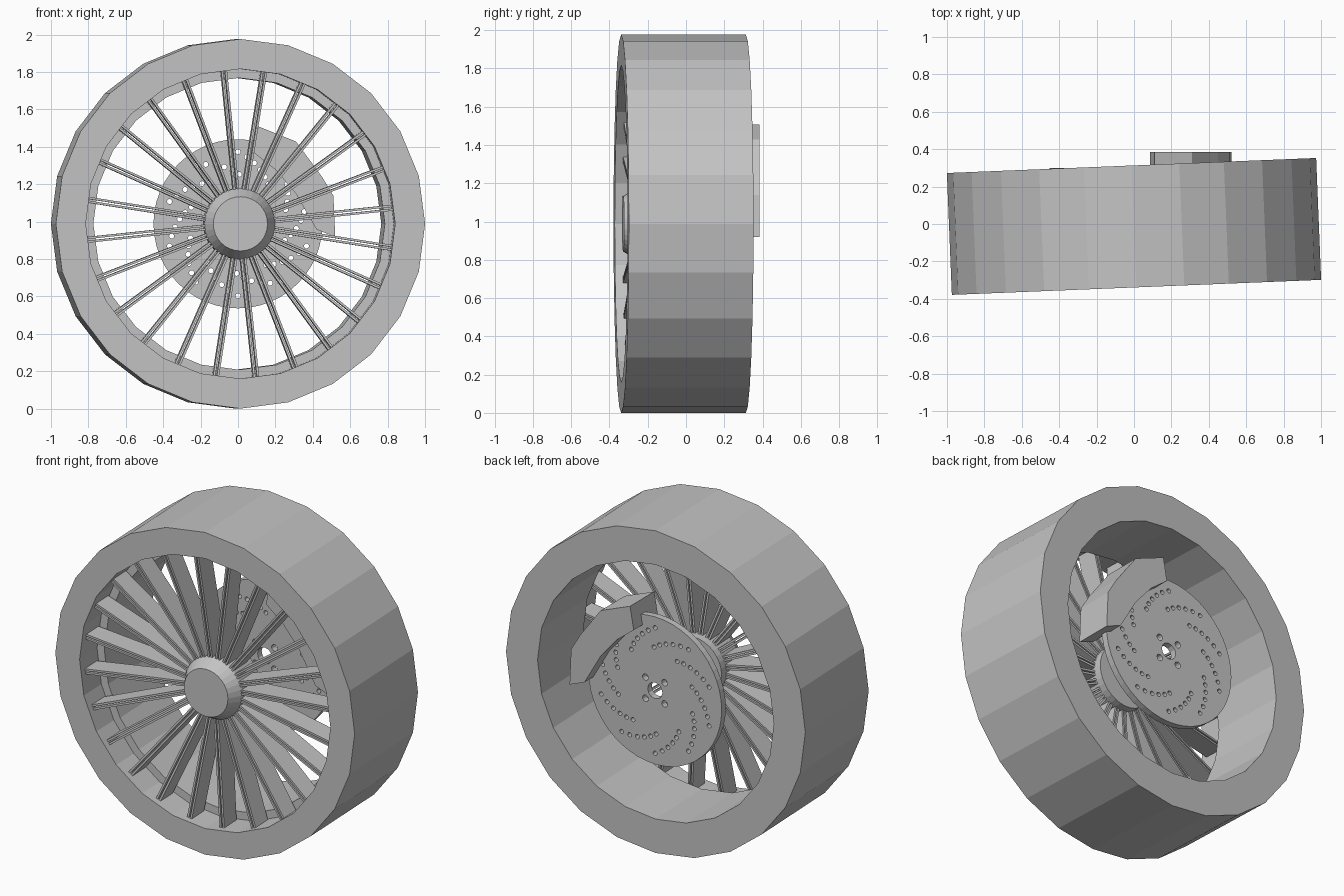
import bpy, bmesh, math
from mathutils import Matrix, Vector

cube = bpy.data.objects.get("Cube")
if cube:
    bpy.data.objects.remove(cube, do_unlink=True)

grey = bpy.data.materials.new("plain grey")
grey.use_nodes = True
colour = (0.55, 0.55, 0.55, 1)
grey.diffuse_color = colour
grey.node_tree.nodes["Principled BSDF"].inputs["Base Color"].default_value = colour

CENTRE = Vector((0, -0.013, 0.988))
STEER = Matrix.Translation(CENTRE) @ Matrix.Rotation(math.radians(2.33), 4, 'Z')
STILL = Matrix.Translation(Vector((0, 0, CENTRE.z)))
HALF = 0.326  # half the tyre width


def finish(name, bm, matrix):
    bmesh.ops.recalc_face_normals(bm, faces=bm.faces)
    mesh = bpy.data.meshes.new(name)
    bm.to_mesh(mesh)
    bm.free()
    mesh.materials.append(grey)
    obj = bpy.data.objects.new(name, mesh)
    obj.matrix_world = matrix
    bpy.context.collection.objects.link(obj)
    return obj


def lathe(name, profile, sides, matrix, closed=True):
    """Turn (radius, y) points around the y axis, first corner at the top."""
    bm = bmesh.new()
    rings = []
    for i in range(sides):
        a = math.tau * i / sides
        rings.append([bm.verts.new((r * math.sin(a), y, r * math.cos(a))) for r, y in profile])
    count = len(profile)
    for i in range(sides):
        p, q = rings[i], rings[(i + 1) % sides]
        for j in range(count if closed else count - 1):
            k = (j + 1) % count
            bm.faces.new((p[j], p[k], q[k], q[j]))
    if not closed:
        bm.faces.new([ring[0] for ring in rings])
        bm.faces.new([ring[-1] for ring in rings])
    return finish(name, bm, matrix)


def prism(bm, outline, y0, y1):
    """Extrude an (x, z) outline along y."""
    front = [bm.verts.new((x, y0, z)) for x, z in outline]
    back = [bm.verts.new((x, y1, z)) for x, z in outline]
    bm.faces.new(front)
    bm.faces.new(back[::-1])
    for i in range(len(outline)):
        k = (i + 1) % len(outline)
        bm.faces.new((front[i], back[i], back[k], front[k]))


# Tyre and stepped rim
lathe("tyre", [(0.988, -HALF), (0.988, HALF), (0.872, HALF), (0.872, -HALF)], 24, STEER)
step = -HALF + 0.18
lathe("rim", [(0.872, -HALF), (0.872, HALF), (0.78, HALF), (0.78, step),
              (0.828, step), (0.828, -HALF)], 24, STEER)

# Hub with bevelled front
lathe("hub", [(0.145, -HALF + 0.01), (0.19, -HALF + 0.09), (0.19, -HALF + 0.27)],
      32, STEER, closed=False)

# Paired blade spokes, leaning slightly forward towards the rim
bm = bmesh.new()
for i in range(24):
    turn = Matrix.Rotation(math.radians(15 * i + 9), 3, 'Y')
    for side in (-1, 1):
        near, far = side * 0.004, side * 0.016
        corners = [(0.17, 0.085), (0.825, 0.04), (0.825, 0.165), (0.17, 0.225)]
        a = [bm.verts.new(turn @ Vector((near, d - HALF, r))) for r, d in corners]
        b = [bm.verts.new(turn @ Vector((far, d - HALF, r))) for r, d in corners]
        bm.faces.new(a)
        bm.faces.new(b[::-1])
        for j in range(4):
            k = (j + 1) % 4
            bm.faces.new((a[j], b[j], b[k], a[k]))
finish("spokes", bm, STEER)

# Drilled brake disc: centre bore, bolt holes and swirling vent holes
disc = lathe("brake_disc", [(0.452, 0.26), (0.452, 0.30)], 48, STILL, closed=False)
holes = [(0, 0, 0.05)]
holes += [(0.092, math.radians(45 + 90 * i), 0.02) for i in range(4)]
for arm in range(10):
    for j in range(6):
        holes.append((0.385 - 0.024 * j, math.radians(36 * arm + 7.5 * j), 0.0135))
bm = bmesh.new()
for r, a, size in holes:
    x, z = r * math.sin(a), r * math.cos(a)
    outline = [(x + size * math.cos(math.tau * k / 12), z + size * math.sin(math.tau * k / 12))
               for k in range(12)]
    prism(bm, outline, 0.2, 0.36)
cutter = finish("disc_hole_cutter", bm, STILL)
cutter.hide_render = True
drill = disc.modifiers.new("drill", 'BOOLEAN')
drill.operation = 'DIFFERENCE'
drill.solver = 'EXACT'
drill.object = cutter
bpy.context.view_layer.update()
drilled = bpy.data.meshes.new_from_object(disc.evaluated_get(bpy.context.evaluated_depsgraph_get()))
disc.modifiers.clear()
disc.data = drilled
bpy.data.objects.remove(cutter, do_unlink=True)

# Brake caliper straddling the disc
bm = bmesh.new()
prism(bm, [(0.11, 0.52), (0.31, 0.44), (0.45, 0.25), (0.51, 0.15), (0.52, -0.07),
           (0.42, -0.03), (0.31, 0.16), (0.2, 0.29), (0.085, 0.38)], 0.15, 0.385)
finish("brake_caliper", bm, STILL)
